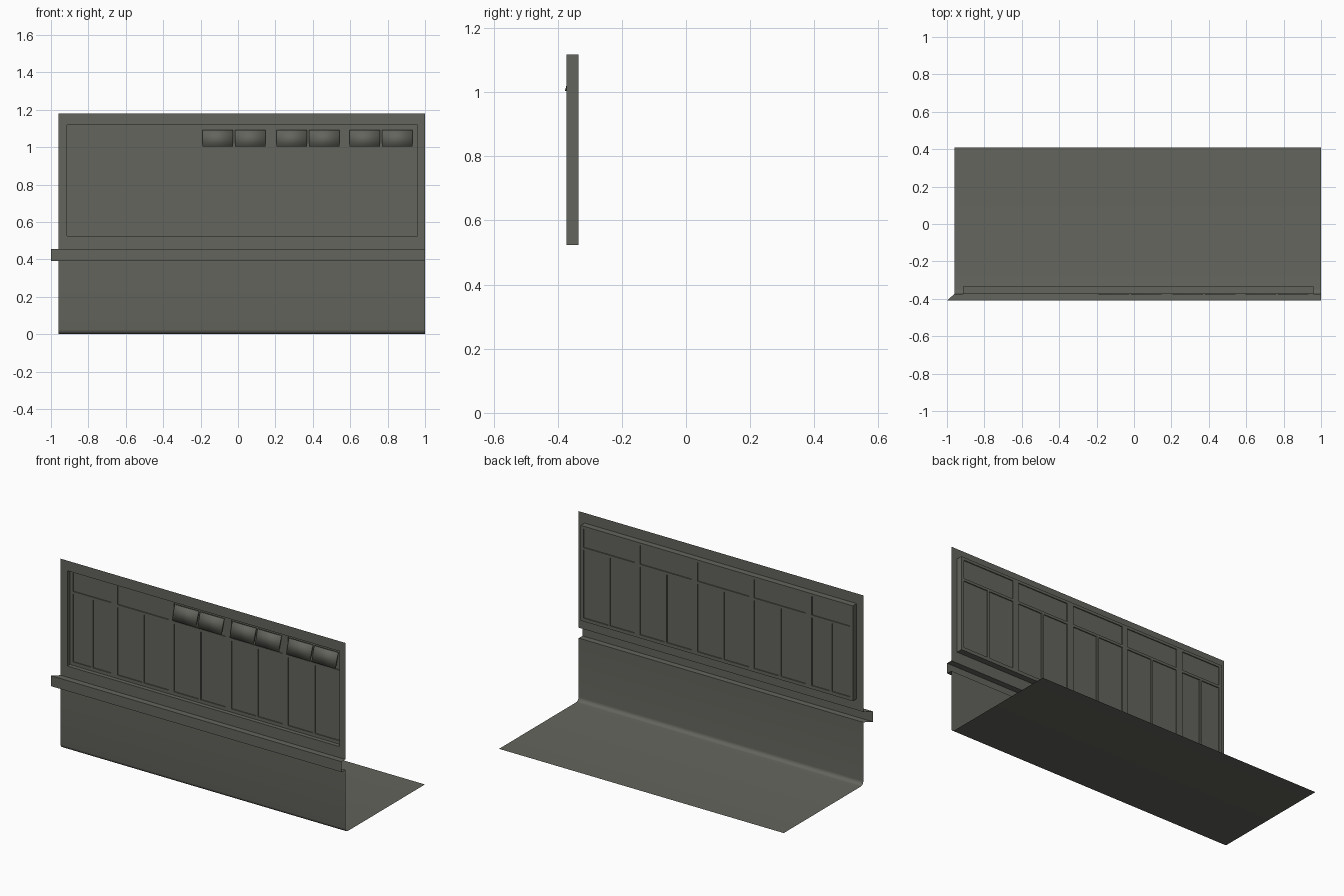
import bpy, bmesh, math

if "Cube" in bpy.data.objects:
    bpy.data.objects.remove(bpy.data.objects["Cube"])

mat = bpy.data.materials.new("olive grey")
mat.diffuse_color = (0.125, 0.128, 0.108, 1)
mat.use_nodes = True
mat.node_tree.nodes["Principled BSDF"].inputs["Base Color"].default_value = mat.diffuse_color

WALL_Y, BACK_Y = -0.373, -0.335
X0, X1 = -0.96, 1.0              # wall ends
OX0, OX1, OZ0, OZ1 = -0.914, 0.96, 0.524, 1.117   # window opening


def finish(bm, name, smooth=False):
    me = bpy.data.meshes.new(name)
    bm.to_mesh(me)
    bm.free()
    me.materials.append(mat)
    ob = bpy.data.objects.new(name, me)
    bpy.context.collection.objects.link(ob)
    if smooth:
        for p in me.polygons:
            p.use_smooth = True
    return ob


def quad(bm, *pts):
    bm.faces.new([bm.verts.new(p) for p in pts])


def box(bm, x0, x1, y0, y1, z0, z1, lean=0.0):
    """Box; lean pushes the lower edge outwards (-y)."""
    v = [bm.verts.new((x, y - (lean if z == z0 else 0), z))
         for x in (x0, x1) for y in (y0, y1) for z in (z0, z1)]
    for f in ((0, 1, 3, 2), (4, 6, 7, 5), (0, 4, 5, 1),
              (2, 3, 7, 6), (0, 2, 6, 4), (1, 5, 7, 3)):
        bm.faces.new([v[i] for i in f])


# Floor, rounded skirting, lower wall and hollow ledge: one swept profile
R = 0.025
prof = [(0.41, 0)]
prof += [(WALL_Y + R - R * math.sin(a), R - R * math.cos(a))
         for a in (i * math.pi / 12 for i in range(7))]
n_smooth = len(prof)
prof += [(WALL_Y, 0.39), (-0.41, 0.39), (-0.41, 0.455), (WALL_Y, 0.455), (WALL_Y, OZ0)]
bm = bmesh.new()
# left end of the ledge is mitred, so its outer edge runs further
rows = [(bm.verts.new((-1.0 if y < -0.4 else X0, y, z)), bm.verts.new((X1, y, z)))
        for y, z in prof]
for i, (a, b) in enumerate(zip(rows, rows[1:])):
    f = bm.faces.new((a[0], b[0], b[1], a[1]))
    f.smooth = i < n_smooth
bmesh.ops.reverse_faces(bm, faces=bm.faces[:])
finish(bm, "floor_wall_and_ledge")

# Upper wall around the opening, and the opening's reveal
bm = bmesh.new()
for x0, x1, z0, z1 in ((X0, OX0, OZ0, OZ1), (OX1, X1, OZ0, OZ1), (X0, X1, OZ1, 1.18)):
    quad(bm, (x0, WALL_Y, z0), (x1, WALL_Y, z0), (x1, WALL_Y, z1), (x0, WALL_Y, z1))
corners = [(OX0, OZ0), (OX1, OZ0), (OX1, OZ1), (OX0, OZ1)]
for (xa, za), (xb, zb) in zip(corners, corners[1:] + corners[:1]):
    quad(bm, (xa, WALL_Y, za), (xb, WALL_Y, zb), (xb, BACK_Y, zb), (xa, BACK_Y, za))
finish(bm, "upper_wall")

# Window frame bars
F0, F1 = -0.347, BACK_Y
bays = [(-0.893, -0.631)] + [(c - 0.1765, c + 0.1765) for c in (-0.411, -0.021, 0.3745, 0.7645)]
LOW0, LOW1, UP0, UP1 = 0.545, 0.968, 0.984, 1.10
bm = bmesh.new()
edges = [OX0] + [x for b in bays for x in b] + [OX1]
for x0, x1 in zip(edges[::2], edges[1::2]):
    box(bm, x0, x1, F0, F1, OZ0, OZ1)
for a, b in bays:
    for z0, z1 in ((OZ0, LOW0), (LOW1, UP0), (UP1, OZ1)):
        box(bm, a, b, F0, F1, z0, z1)
    m = (a + b) / 2
    box(bm, m - 0.007, m + 0.007, F0, F1, LOW0, LOW1)
finish(bm, "window_frame")

# Panes behind the bars
bm = bmesh.new()
for a, b in bays:
    for z0, z1 in ((LOW0, LOW1), (UP0, UP1)):
        quad(bm, (a, -0.341, z0), (b, -0.341, z0), (b, -0.341, z1), (a, -0.341, z1))
finish(bm, "window_panes")

# Tilted vents, a pair in each of the three right-hand bays
bm = bmesh.new()
for a, b in bays[2:]:
    m = (a + b) / 2
    for x0, x1 in ((a + 0.008, m - 0.006), (m + 0.006, b - 0.008)):
        box(bm, x0, x1, -0.352, -0.344, 1.003, 1.092, lean=0.026)
finish(bm, "tilted_vents", smooth=True)
